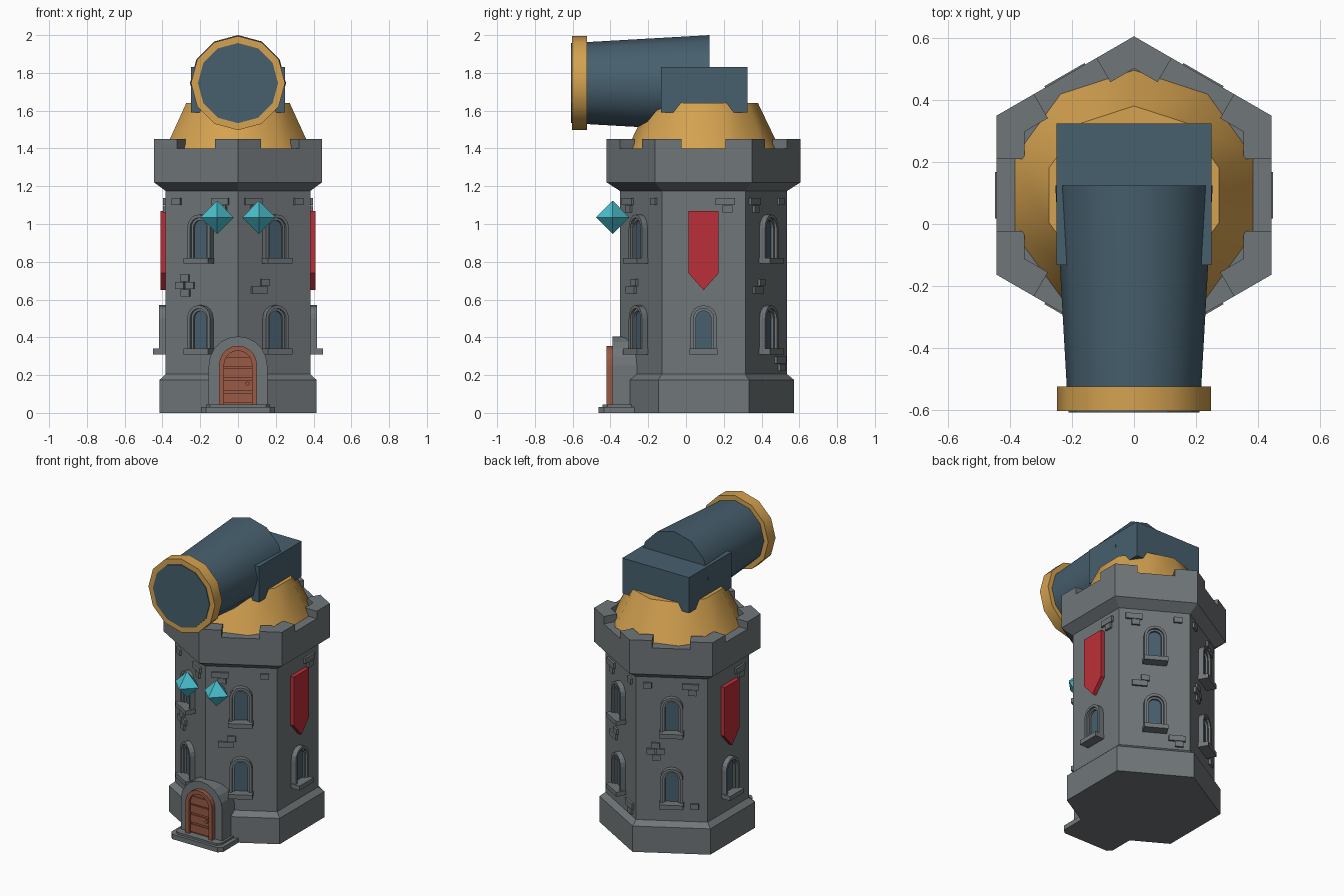
import bpy, bmesh, math
from mathutils import Matrix, Vector

cube = bpy.data.objects.get("Cube")
if cube:
    bpy.data.objects.remove(cube)

CY = 0.093          # tower axis offset in y
WALL = 0.383        # distance from axis to wall faces
HEX = 1 / math.cos(math.pi / 6)


def material(name, rgb):
    m = bpy.data.materials.new(name)
    m.use_nodes = True
    m.diffuse_color = (*rgb, 1)
    m.node_tree.nodes["Principled BSDF"].inputs["Base Color"].default_value = (*rgb, 1)
    return m


STONE = material("grey_stone", (0.16, 0.18, 0.19))
GOLD = material("gold", (0.66, 0.36, 0.08))
BLUE = material("slate_blue", (0.062, 0.115, 0.155))
RED = material("red_cloth", (0.5, 0.028, 0.04))
CYAN = material("cyan_crystal", (0.07, 0.52, 0.62))
WOOD = material("brown_wood", (0.32, 0.1, 0.06))


def finish(bm, name, mat, smooth=False):
    bmesh.ops.recalc_face_normals(bm, faces=bm.faces)
    me = bpy.data.meshes.new(name)
    bm.to_mesh(me)
    bm.free()
    me.materials.append(mat)
    ob = bpy.data.objects.new(name, me)
    bpy.context.scene.collection.objects.link(ob)
    if smooth:
        bpy.ops.object.select_all(action='DESELECT')
        ob.select_set(True)
        bpy.context.view_layer.objects.active = ob
        bpy.ops.object.shade_smooth_by_angle(angle=math.radians(45))
    return ob


def lathe(name, mat, profile, sides, matrix, smooth=False):
    """Solid of stacked regular polygons; profile is (radius, height)."""
    bm = bmesh.new()
    rings = [[bm.verts.new(matrix @ Vector((-r * math.sin(k * math.tau / sides),
                                            r * math.cos(k * math.tau / sides), h)))
              for k in range(sides)] for r, h in profile]
    for a, b in zip(rings, rings[1:]):
        for k in range(sides):
            j = (k + 1) % sides
            bm.faces.new((a[k], a[j], b[j], b[k]))
    bm.faces.new(rings[0])
    bm.faces.new(rings[-1])
    return finish(bm, name, mat, smooth)


def on_wall(degrees, dist=WALL):
    """Frame on a wall: u to the right, v up, n outward."""
    a = math.radians(degrees)
    n = Vector((math.cos(a), math.sin(a), 0))
    t = Vector((-n.y, n.x, 0))
    m = Matrix((t, Vector((0, 0, 1)), n)).transposed().to_4x4()
    m.translation = n * dist + Vector((0, CY, 0))
    return m


def prism(bm, pts, n0, n1, matrix):
    back, front = ([bm.verts.new(matrix @ Vector((u, v, n))) for u, v in pts] for n in (n0, n1))
    bm.faces.new(back)
    bm.faces.new(front)
    for k in range(len(pts)):
        j = (k + 1) % len(pts)
        bm.faces.new((back[k], back[j], front[j], front[k]))


def rect(u, v, w, h):
    return [(u - w / 2, v - h / 2), (u + w / 2, v - h / 2), (u + w / 2, v + h / 2), (u - w / 2, v + h / 2)]


def arch(half, bottom, spring, steps=8):
    arc = [(half * math.cos(math.pi * k / steps), spring + half * math.sin(math.pi * k / steps))
           for k in range(steps + 1)]
    return [(half, bottom)] + arc + [(-half, bottom)]


def band(bm, outer, inner, n0, n1, matrix):
    """Arch-shaped frame, one block per segment."""
    for k in range(len(outer) - 1):
        prism(bm, [outer[k], outer[k + 1], inner[k + 1], inner[k]], n0, n1, matrix)
    bmesh.ops.remove_doubles(bm, verts=bm.verts, dist=1e-5)
    bm.verts.index_update()
    seen = {}
    for f in bm.faces:
        seen.setdefault(frozenset(v.index for v in f.verts), []).append(f)
    bmesh.ops.delete(bm, geom=[f for fs in seen.values() if len(fs) > 1 for f in fs],
                     context='FACES_ONLY')


def part(name, mat, pts, n0, n1, matrix):
    bm = bmesh.new()
    prism(bm, pts, n0, n1, matrix)
    return finish(bm, name, mat)


def frame(name, mat, outer, inner, n0, n1, matrix):
    bm = bmesh.new()
    band(bm, outer, inner, n0, n1, matrix)
    return finish(bm, name, mat)


AXIS = Matrix.Translation((0, CY, 0))

# Tower body with plinth and flared parapet
lathe("tower_body", STONE, [(r * HEX, z) for r, z in (
    (0.415, 0), (0.415, 0.175), (WALL, 0.205), (WALL, 1.175), (0.444, 1.22), (0.444, 1.4))], 6, AXIS)

# Corner merlons
for k in range(6):
    corner = math.radians(90 + 60 * k)
    bm = bmesh.new()

    def at(apothem, slide):
        c = Vector((math.cos(corner), math.sin(corner), 0)) * apothem * HEX
        side = 1 if slide > 0 else -1
        d = corner + side * math.radians(120)
        return c + Vector((math.cos(d), math.sin(d), 0)) * abs(slide)
    pts = [at(0.444, -0.14), at(0.444, 0), at(0.444, 0.14),
           at(0.354, 0.088), at(0.354, 0), at(0.354, -0.088)]
    prism(bm, [(p.x, p.y) for p in pts], 1.39, 1.45, AXIS)
    finish(bm, "merlon", STONE)

# Golden roof drum
lathe("roof_dome", GOLD, [(0.408, 1.39), (0.288, 1.64)], 10, AXIS, True)

# Telescope: cradle, barrel, rim and lens
bm = bmesh.new()
prism(bm, rect(0, 0.0965, 0.5, 0.457), 1.59, 1.83, Matrix())
finish(bm, "telescope_cradle", BLUE)
TUBE = Matrix.Translation((0, 0, 1.746)) @ Matrix.Rotation(math.pi / 2, 4, 'X')
lathe("telescope_barrel", BLUE, [(0.254, -0.125), (0.215, 0.56)], 12, TUBE, True)
lathe("telescope_rim", GOLD, [(0.249, 0.525), (0.249, 0.603)], 12, TUBE, True)
lathe("telescope_lens", BLUE, [(0.212, 0.55), (0.212, 0.608)], 12, TUBE)

# Arched windows
for angle in range(0, 360, 60):
    m = on_wall(angle)
    for z in ([0.31] if angle % 180 == 0 else [0.31, 0.79]):
        top = z + 0.19
        outer, mid, inner = (arch(h, z + 0.02, top) for h in (0.07, 0.053, 0.04))
        part("window_pane", BLUE, inner, -0.01, 0.006, m)
        frame("window_frame", STONE, outer, mid, -0.01, 0.034, m)
        frame("window_inner_frame", STONE, mid, inner, -0.01, 0.02, m)
        part("window_sill", STONE, rect(0, z + 0.015, 0.15, 0.03), -0.01, 0.066, m)

# Raised bricks; patterns are (u, v) offsets
TRIO = [(-0.026, 0.02), (0.026, 0.02), (0.012, -0.02)]
STACK = [(0.026, 0.02), (-0.03, -0.02), (0.012, -0.02)]
CROSS = [(0, 0.04), (-0.03, 0), (0.03, 0), (0.005, -0.04)]
SINGLE = [(0, 0)]
LAYOUT = {
    0: [(TRIO, 0.115, 1.1)],
    180: [(TRIO, 0.115, 1.1)],
    -60: [(TRIO, -0.13, 1.1), (SINGLE, 0.145, 1.12), (STACK, -0.085, 0.67)],
    60: [(TRIO, -0.13, 1.1), (SINGLE, 0.145, 1.12), (STACK, -0.085, 0.67), (TRIO, 0.14, 0.26)],
    -120: [(TRIO, 0.115, 1.1), (SINGLE, -0.15, 1.12), (CROSS, -0.1, 0.675)],
    120: [(TRIO, 0.115, 1.1), (SINGLE, -0.15, 1.12), (CROSS, -0.1, 0.675), (SINGLE, 0.14, 0.31)],
}
bm = bmesh.new()
for angle, groups in LAYOUT.items():
    for pattern, u, v in groups:
        for du, dv in pattern:
            prism(bm, rect(u + du, v + dv, 0.052, 0.037), -0.01, 0.014, on_wall(angle))
finish(bm, "raised_bricks", STONE)

# Side banners with pointed ends
for angle, name in ((0, "left_banner"), (180, "right_banner")):
    part(name, RED, [(0, 0.65), (0.08, 0.74), (0.08, 1.07), (-0.08, 1.07), (-0.08, 0.74)],
         -0.005, 0.028, on_wall(angle))

# Front door: stone surround, wooden frame, planks, knob
door = on_wall(-90, CY)
frame("door_surround", STONE, arch(0.155, 0, 0.25, 10), arch(0.1, 0, 0.25, 10), 0.25, 0.39, door)
frame("door_frame", WOOD, arch(0.1, 0.04, 0.255, 10), arch(0.074, 0.04, 0.255, 10), 0.36, 0.42, door)
part("door_panel", WOOD, arch(0.076, 0.04, 0.255, 10), 0.33, 0.394, door)
for v in (0.08, 0.145, 0.21, 0.27):
    part("door_plank", WOOD, rect(0, v, 0.146, 0.052), 0.39, 0.402, door)
lathe("door_knob", WOOD, [(0.011, 0.39), (0.011, 0.415)], 8,
      Matrix.Translation((0.05, 0, 0.155)) @ Matrix.Rotation(math.pi / 2, 4, 'X'))

# Doorstep with chamfered corners
STEP = [(-0.17, -0.463), (0.17, -0.463), (0.195, -0.435), (0.195, -0.25), (-0.195, -0.25), (-0.195, -0.435)]
bm = bmesh.new()
prism(bm, STEP, 0, 0.032, Matrix())
prism(bm, [(x * 0.87, y + 0.02) for x, y in STEP], 0.03, 0.045, Matrix())
finish(bm, "doorstep", STONE)

# Floating crystals
for x in (-0.11, 0.11):
    lathe("crystal", CYAN, [(0.0005, -0.088), (0.088, 0), (0.0005, 0.088)], 4,
          Matrix.Translation((x, -0.388, 1.035)))
